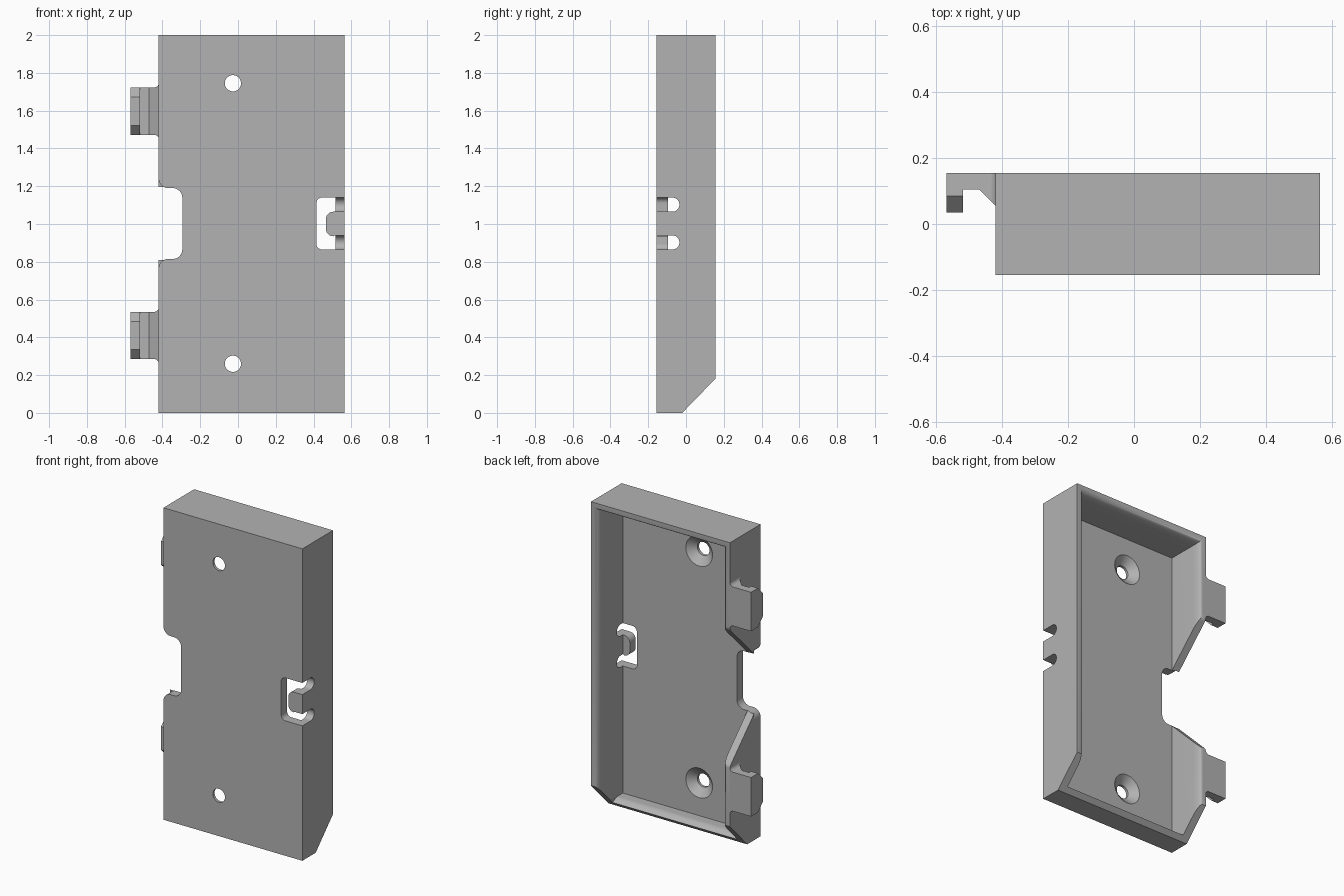
import bpy, bmesh, math
from mathutils import Vector

if "Cube" in bpy.data.objects:
    bpy.data.objects.remove(bpy.data.objects["Cube"], do_unlink=True)

grey = bpy.data.materials.new("plain_grey")
grey.use_nodes = True
grey.diffuse_color = (0.45, 0.45, 0.45, 1)
grey.node_tree.nodes["Principled BSDF"].inputs["Base Color"].default_value = (0.45, 0.45, 0.45, 1)


def loft(name, rings):
    """Closed solid through rings that all have the same number of points."""
    bm = bmesh.new()
    loops = [[bm.verts.new(p) for p in ring] for ring in rings]
    n = len(loops[0])
    for a, b in zip(loops, loops[1:]):
        for i in range(n):
            j = (i + 1) % n
            bm.faces.new((a[i], a[j], b[j], b[i]))
    bm.faces.new(loops[0])
    bm.faces.new(loops[-1])
    bmesh.ops.recalc_face_normals(bm, faces=bm.faces)
    mesh = bpy.data.meshes.new(name)
    bm.to_mesh(mesh)
    bm.free()
    mesh.materials.append(grey)
    obj = bpy.data.objects.new(name, mesh)
    bpy.context.collection.objects.link(obj)
    return obj


def rounded(points, steps=8):
    """Outline whose points may carry a third value, the corner radius."""
    out = []
    for i, p in enumerate(points):
        c = Vector(p[:2])
        if len(p) == 2:
            out.append(c)
            continue
        u = (Vector(points[i - 1][:2]) - c).normalized()
        v = (Vector(points[(i + 1) % len(points)][:2]) - c).normalized()
        half = u.angle(v) / 2
        centre = c + (u + v).normalized() * (p[2] / math.sin(half))
        reach = p[2] / math.tan(half)
        start, end = c + u * reach - centre, c + v * reach - centre
        for k in range(steps + 1):
            d = start.lerp(end, k / steps)
            out.append(centre + d.normalized() * p[2])
    return out


def extrude(name, axis, outline, lo, hi):
    place = {"x": lambda u, v, t: (t, u, v),
             "y": lambda u, v, t: (u, t, v),
             "z": lambda u, v, t: (u, v, t)}[axis]
    pts = rounded(outline)
    return loft(name, [[place(p[0], p[1], t) for p in pts] for t in (lo, hi)])


def combine(obj, tool, operation="DIFFERENCE"):
    mod = obj.modifiers.new(tool.name, "BOOLEAN")
    mod.operation = operation
    mod.solver = "EXACT"
    mod.object = tool
    bpy.context.view_layer.objects.active = obj
    bpy.ops.object.modifier_apply(modifier=mod.name)
    bpy.data.objects.remove(tool, do_unlink=True)


# Tray shell with the sloped lower end
L, R, F, B, FLOOR, WALL = -0.42, 0.565, -0.155, 0.155, -0.095, 0.05
tray = extrude("tray", "x", [(F, 0), (-0.02, 0), (B, 0.18), (B, 2), (F, 2)], L, R)

# Hollow, open at the back, with rounded inner rim
sections = [(FLOOR, WALL), (0.095, WALL)]
for k in range(1, 7):
    a = math.pi / 2 * k / 6
    sections.append((0.095 + 0.06 * math.sin(a), WALL - 0.022 * (1 - math.cos(a))))
sections.append((0.2, 0.028))
rings = [[(L + w, y, WALL), (R - w, y, WALL), (R - w, y, 2 - w), (L + w, y, 2 - w)]
         for y, w in sections]
combine(tray, loft("hollow", rings))

# Rounded lip of the low end wall
lip = [(-0.06, 0.08), (-0.06, 0.05), (-0.025, 0.05, 0.06), (0.03, 0.015), (0.1, 0.015), (0.1, 0.08)]
combine(tray, extrude("lip_cut", "x", lip, L + WALL + 0.001, R - WALL - 0.001))

# Two side hooks with chamfered tips
for mid in (0.41, 1.5975):
    h = 0.125
    hook = extrude("hook", "z", [(-0.57, B), (-0.4, B), (-0.4, 0.035), (-0.47, 0.105),
                                 (-0.52, 0.105), (-0.52, 0.035), (-0.57, 0.035)],
                   mid - 0.2, mid + 0.2)
    flare = [(-0.6, -h), (-0.419, -h, 0.025), (-0.419, -0.17), (-0.39, -0.17),
             (-0.39, 0.17), (-0.419, 0.17), (-0.419, h, 0.025), (-0.6, h)]
    combine(hook, extrude("flare", "y", [(p[0], mid + p[1], *p[2:]) for p in flare], 0, 0.2),
            "INTERSECT")
    for s in (-1, 1):
        wedge = [(0.015, mid + s * (h - 0.07)), (0.015, mid + s * (h + 0.02)),
                 (0.105, mid + s * (h + 0.02))]
        combine(hook, extrude("tip_cut", "x", wedge, -0.6, -0.515))
    combine(tray, hook, "UNION")

# Finger notch in the front plate and the flared opening in its side wall
e = L - 0.0002
notch = [(-0.5, 0.7), (e, 0.7), (e, 0.815, 0.05), (-0.295, 0.815, 0.05),
         (-0.295, 1.19, 0.05), (e, 1.19, 0.05), (e, 1.3), (-0.5, 1.3)]
combine(tray, extrude("notch", "y", notch, -0.2, -0.09))
e = B + 0.0002
flared = [(FLOOR, 0.815), (FLOOR, 1.19), (e, 1.44, 0.05), (e, 1.46), (0.2, 1.46),
          (0.2, 0.545), (e, 0.545), (e, 0.565, 0.04)]
combine(tray, extrude("side_opening", "x", flared, -0.6, L + WALL + 0.005))

# Latch tongue: C-shaped cut in the plate, two round-ended slots in the wall
c_cut = [(0.6, 0.865), (0.415, 0.865, 0.03), (0.415, 1.14, 0.03), (0.6, 1.14),
         (0.6, 1.065), (0.465, 1.065, 0.04), (0.465, 0.935, 0.04), (0.6, 0.935)]
combine(tray, extrude("latch_cut", "y", c_cut, -0.2, -0.09))
for z in (0.865, 1.065):
    slot = [(-0.2, z), (-0.035, z, 0.037), (-0.035, z + 0.075, 0.037), (-0.2, z + 0.075)]
    combine(tray, extrude("slot", "x", slot, R - WALL - 0.01, 0.7))

# Countersunk screw holes
for z in (0.26, 1.745):
    profile = [(-0.2, 0.043), (-0.138, 0.043), (FLOOR, 0.095), (FLOOR + 0.02, 0.095)]
    circles = [[(-0.027 + r * math.cos(math.tau * i / 40), y, z + r * math.sin(math.tau * i / 40))
                for i in range(40)] for y, r in profile]
    combine(tray, loft("screw_hole", circles))

bpy.ops.object.select_all(action="DESELECT")
tray.select_set(True)
bpy.context.view_layer.objects.active = tray
bpy.ops.object.shade_smooth_by_angle(angle=math.radians(30))
